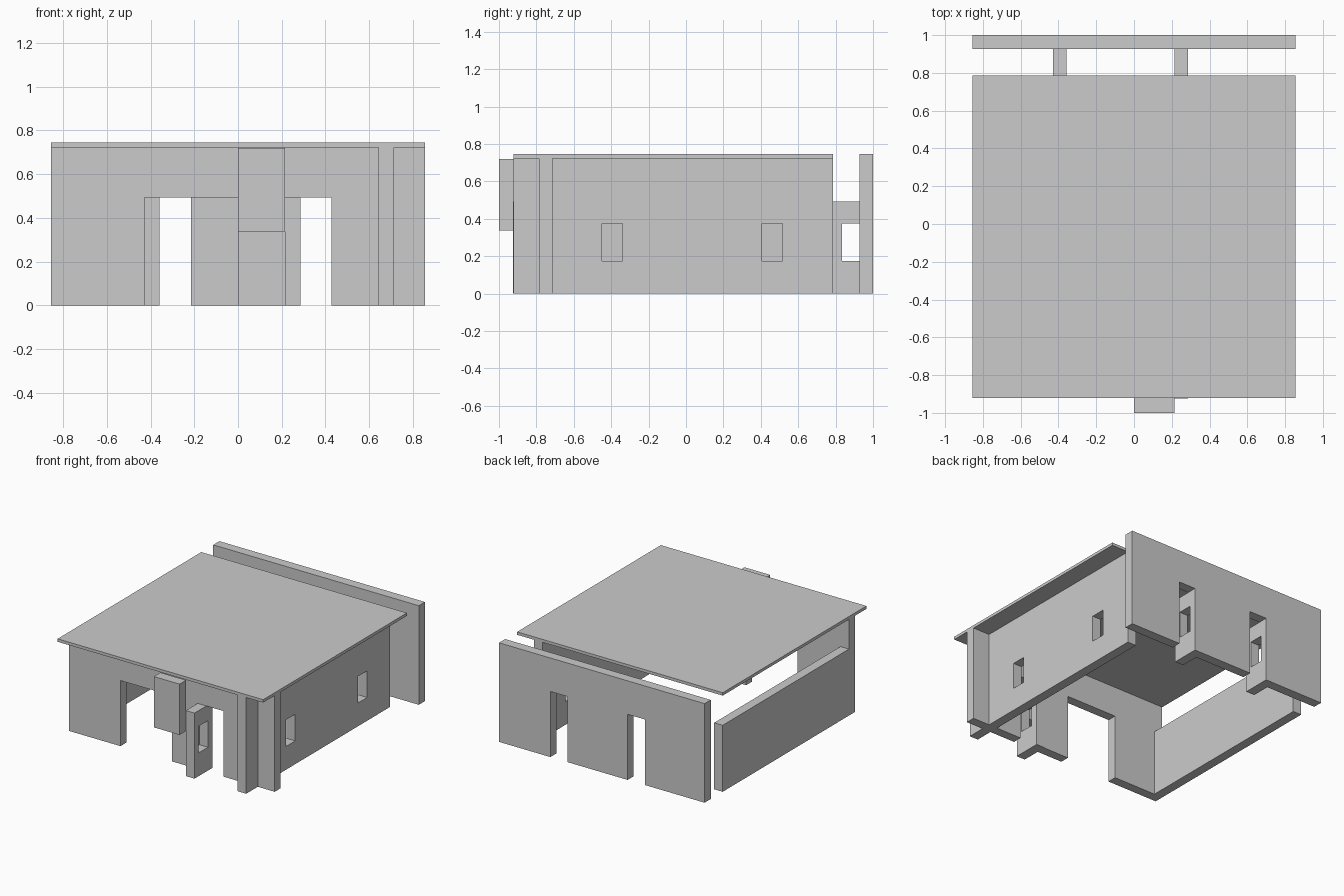
import bpy
import bmesh

if "Cube" in bpy.data.objects:
    bpy.data.objects.remove(bpy.data.objects["Cube"])

WIN_Z = (0.175, 0.375)   # window sill and head
DOOR_H = 0.493           # door height
T = 0.072                # panel thickness


def box(name, x, y, z):
    """Box from (min, max) ranges on each axis."""
    bm = bmesh.new()
    bmesh.ops.create_cube(bm, size=1)
    for v in bm.verts:
        v.co = [r[0] if c < 0 else r[1] for c, r in zip(v.co, (x, y, z))]
    mesh = bpy.data.meshes.new(name)
    bm.to_mesh(mesh)
    bm.free()
    obj = bpy.data.objects.new(name, mesh)
    bpy.context.collection.objects.link(obj)
    return obj


def cut(obj, x, y, z):
    """Cut a box-shaped opening out of an object."""
    cutter = box(obj.name + "_cutter", x, y, z)
    cutter.hide_render = True
    cutter.hide_viewport = True
    mod = obj.modifiers.new("opening", 'BOOLEAN')
    mod.operation = 'DIFFERENCE'
    mod.solver = 'EXACT'
    mod.object = cutter


def open_door(name, x0, y0):
    """Door leaf swung open along y, with a small window."""
    door = box(name, (x0, x0 + T), (y0, y0 + 0.215), (0, DOOR_H))
    cut(door, (x0 - 0.05, x0 + T + 0.05), (y0 + 0.05, y0 + 0.16), WIN_Z)


# Flat roof
box("roof", (-0.855, 0.855), (-0.922, 0.785), (0.723, 0.745))

# Front wall with a wide and a narrow doorway
front = box("front_wall", (-0.855, 0.855), (-0.785, -0.714), (0, 0.723))
for x in ((-0.428, 0.0), (0.214, 0.428)):
    cut(front, x, (-0.9, -0.6), (-0.1, DOOR_H))

# Detached back wall with two doorways
back = box("back_wall", (-0.855, 0.855), (0.927, 1.0), (0, 0.745))
for x in ((-0.43, -0.214), (0.214, 0.428)):
    cut(back, x, (0.8, 1.1), (-0.1, DOOR_H))

# Right wall with two windows
right = box("right_wall", (0.642, 0.714), (-0.714, 0.785), (0, 0.723))
for y in ((-0.45, -0.34), (0.405, 0.515)):
    cut(right, (0.55, 0.8), y, WIN_Z)

# Lower left wall, open beneath the roof
box("left_wall", (-0.855, -0.784), (-0.714, 0.785), (0, 0.5))

# Porch post and hanging sign board
box("porch_post", (0.642, 0.714), (-0.922, -0.785), (0, 0.723))
box("sign_board", (0.0, 0.214), (-1.0, -0.922), (0.338, 0.72))

# Open doors
open_door("front_door", 0.214, -0.925)
open_door("back_door_left", -0.43, 0.785)
open_door("back_door_right", 0.214, 0.785)
